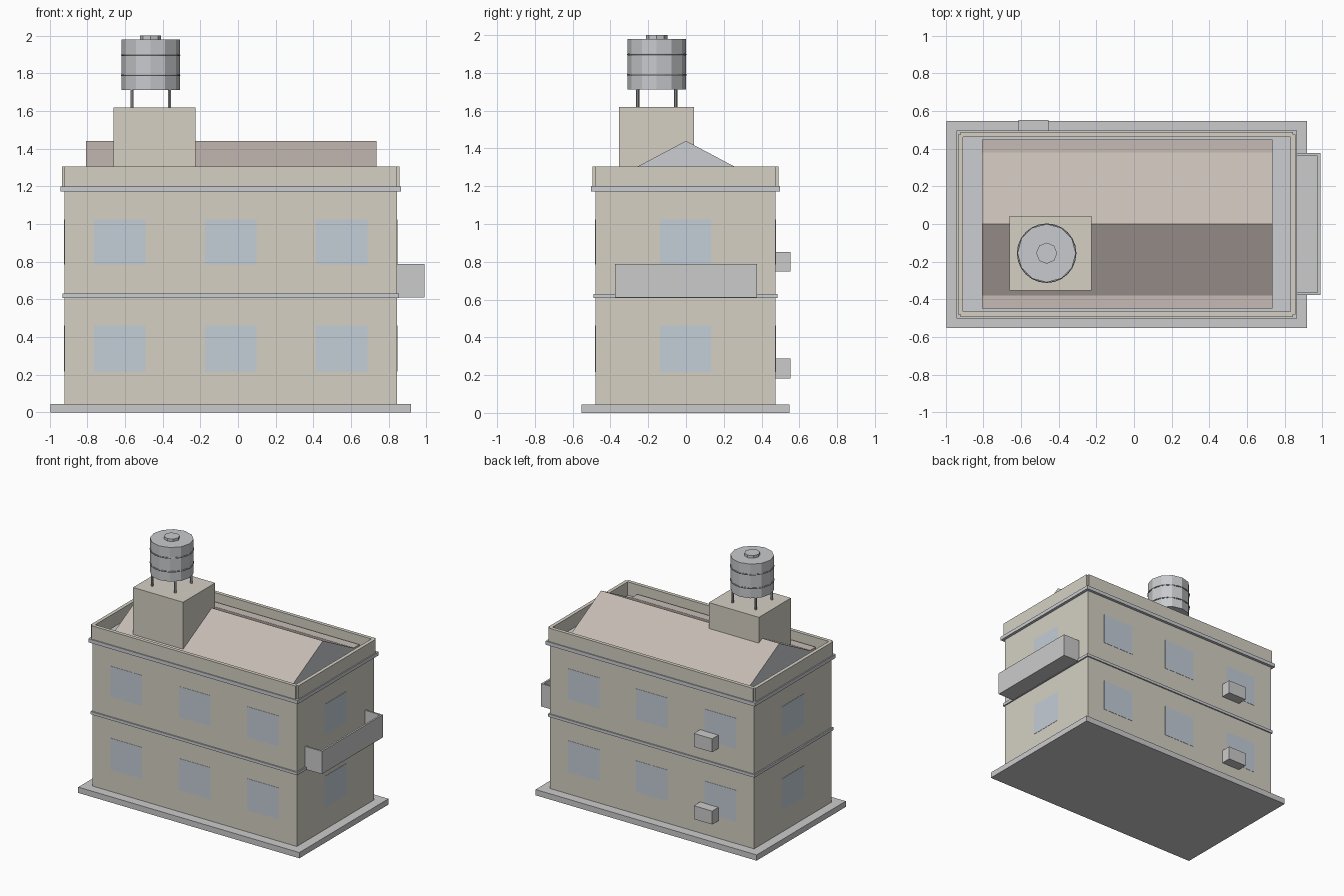
import bpy, bmesh
from mathutils import Matrix

if "Cube" in bpy.data.objects:
    bpy.data.objects.remove(bpy.data.objects["Cube"])


def material(name, rgb):
    m = bpy.data.materials.new(name)
    m.diffuse_color = (*rgb, 1)
    m.use_nodes = True
    m.node_tree.nodes["Principled BSDF"].inputs["Base Color"].default_value = m.diffuse_color
    return m


WALL = material("plaster", (0.66, 0.63, 0.55))
TRIM = material("trim", (0.60, 0.61, 0.64))
STONE = material("concrete", (0.62, 0.62, 0.60))
GLASS = material("glass", (0.55, 0.61, 0.68))
BROWN = material("roofing", (0.57, 0.50, 0.46))
METAL = material("tank_metal", (0.58, 0.59, 0.61))
DARK = material("dark_metal", (0.35, 0.36, 0.38))


def finish(name, bm, *mats):
    me = bpy.data.meshes.new(name)
    bmesh.ops.recalc_face_normals(bm, faces=bm.faces)
    bm.to_mesh(me)
    bm.free()
    for m in mats:
        me.materials.append(m)
    ob = bpy.data.objects.new(name, me)
    bpy.context.collection.objects.link(ob)
    return ob


def box(name, x, y, z, mat):
    """Box from (min, max) ranges on each axis."""
    bm = bmesh.new()
    mid = [(a + b) / 2 for a, b in (x, y, z)]
    size = [b - a for a, b in (x, y, z)]
    bmesh.ops.create_cube(bm, size=1, matrix=Matrix.Translation(mid) @ Matrix.Diagonal((*size, 1)))
    return finish(name, bm, mat)


def cylinder(name, x, y, z, r, sides, mat):
    bm = bmesh.new()
    bmesh.ops.create_cone(bm, cap_ends=True, segments=sides, radius1=r, radius2=r, depth=z[1] - z[0],
                          matrix=Matrix.Translation((x, y, (z[0] + z[1]) / 2)))
    return finish(name, bm, mat)


X0, X1, Y0, Y1 = -0.922, 0.845, -0.480, 0.475    # outer wall faces
CX, CY = (X0 + X1) / 2, (Y0 + Y1) / 2


def slab(name, over, z, mat):
    """Full-plan slab overhanging the walls."""
    return box(name, (X0 - over, X1 + over), (Y0 - over, Y1 + over), z, mat)


# main volume with plinth, floor band and cornice
slab("plinth", 0.073, (0, 0.045), STONE)
slab("building_body", 0, (0.045, 1.18), WALL)
slab("floor_band", 0.01, (0.608, 0.63), TRIM)
slab("cornice", 0.022, (1.172, 1.2), TRIM)

# parapet walls centred on the wall lines
T = 0.014
for name, y in (("front", Y0), ("back", Y1)):
    box(f"parapet_{name}", (X0, X1), (y - T, y + T), (1.2, 1.305), WALL)
for name, x in (("left", X0), ("right", X1)):
    box(f"parapet_{name}", (x - T, x + T), (Y0, Y1), (1.2, 1.305), WALL)

# windows on all four sides, two floors
E = 0.002
for floor, z in (("lower", (0.217, 0.462)), ("upper", (0.786, 1.025))):
    for i in range(3):
        wx = CX + (i - 1) * 0.59
        for side, y in (("front", Y0), ("back", Y1)):
            box(f"{floor}_{side}_window_{i + 1}", (wx - 0.136, wx + 0.136), (y - E, y + E), z, GLASS)
    for side, x in (("left", X0), ("right", X1)):
        box(f"{floor}_{side}_window", (x - E, x + E), (CY - 0.136, CY + 0.136), z, GLASS)

# balcony on the right side
B = 0.007
box("balcony_floor", (X1, 0.983), (-0.37, 0.369), (0.61, 0.632), STONE)
box("balcony_front_wall", (0.983 - B, 0.983 + B), (-0.377, 0.376), (0.61, 0.788), STONE)
for name, y in (("front", -0.37), ("back", 0.369)):
    box(f"balcony_{name}_end_wall", (X1, 0.983), (y - B, y + B), (0.61, 0.788), STONE)

# wall-mounted cooling units at the back
for name, z in (("lower", (0.183, 0.288)), ("upper", (0.748, 0.853))):
    box(f"{name}_cooling_unit", (-0.614, -0.455), (Y1, 0.553), z, STONE)

# gabled roof: brown slopes, grey gable ends
RX = (-0.808, 0.735)
bm = bmesh.new()
profile = [(-0.447, 1.203), (0.447, 1.203), (0, 1.44)]
gable = bm.faces.new([bm.verts.new((RX[0], y, z)) for y, z in profile])
ext = bmesh.ops.extrude_face_region(bm, geom=[gable], use_keep_orig=True)["geom"]
bmesh.ops.translate(bm, vec=(RX[1] - RX[0], 0, 0), verts=[v for v in ext if isinstance(v, bmesh.types.BMVert)])
for f in bm.faces:
    f.material_index = 1 if len(f.verts) == 3 else 0
finish("gable_roof", bm, BROWN, TRIM)
for name, y in (("front", (-0.449, -0.38)), ("back", (0.38, 0.449))):
    box(f"{name}_eave_board", RX, y, (1.2, 1.24), BROWN)

# stair tower
box("stair_tower", (-0.66, -0.227), (-0.354, 0.042), (1.2, 1.62), WALL)

# water tank on four legs, with two hoops and a lid
TX, TY = -0.464, -0.155
cylinder("water_tank", TX, TY, (1.713, 1.98), 0.155, 12, METAL)
cylinder("tank_lid", TX, TY, (1.98, 2.0), 0.056, 8, METAL)
for i, (sx, sy) in enumerate(((-1, -1), (1, -1), (1, 1), (-1, 1))):
    cylinder(f"tank_leg_{i + 1}", TX + 0.1 * sx, TY + 0.1 * sy, (1.62, 1.726), 0.009, 6, DARK)
for i, z in enumerate((1.79, 1.897)):
    bpy.ops.mesh.primitive_torus_add(location=(TX, TY, z), major_radius=0.153, minor_radius=0.005,
                                     major_segments=24, minor_segments=6)
    hoop = bpy.context.object
    hoop.name = f"tank_hoop_{i + 1}"
    hoop.data.materials.append(DARK)
